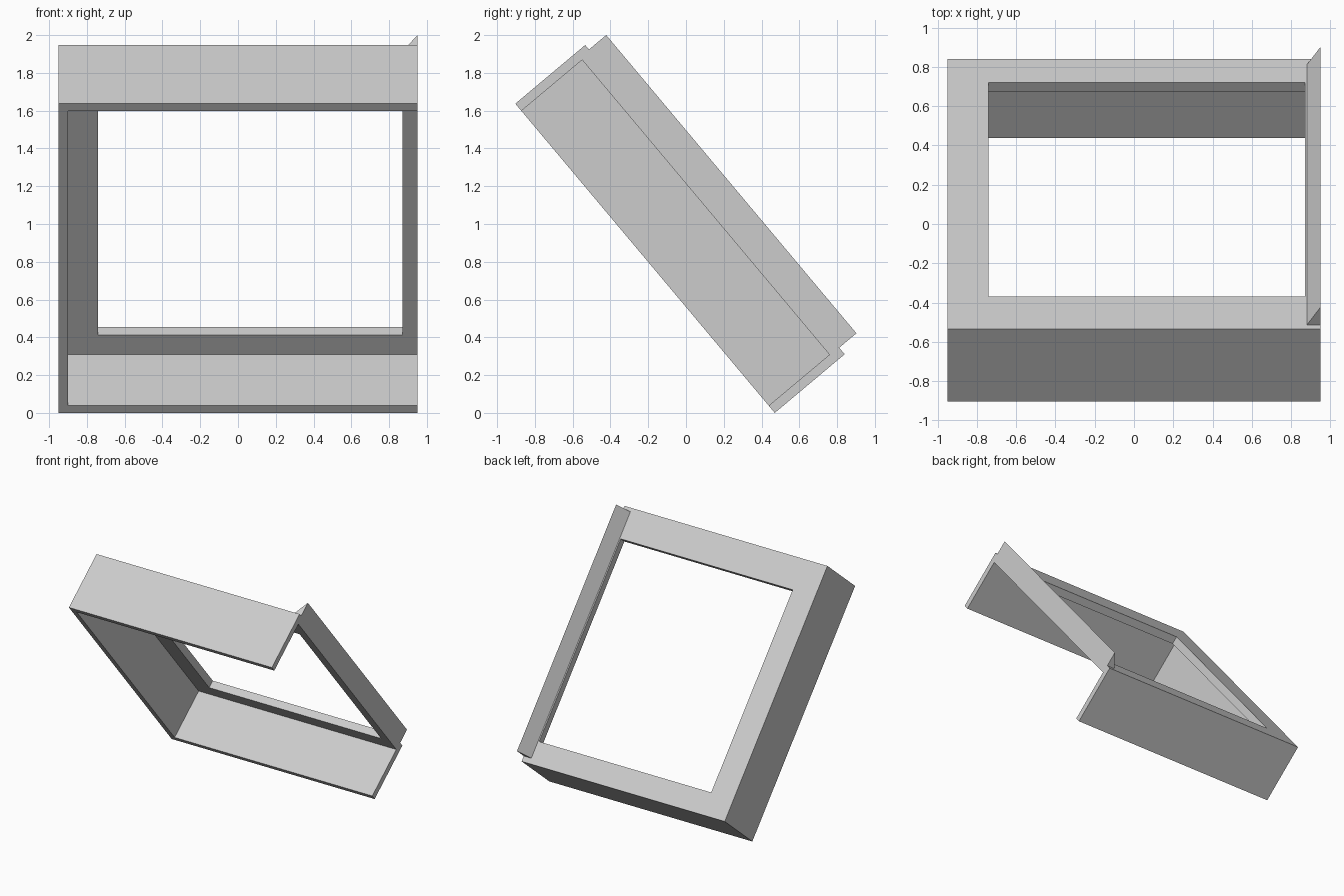
import bpy
import bmesh
from math import radians
from mathutils import Matrix, Vector

if "Cube" in bpy.data.objects:
    bpy.data.objects.remove(bpy.data.objects["Cube"])

# Main dimensions, in the frame's own upright space (y is depth, z is height)
HALF_W, HEIGHT, DEPTH = 0.95, 2.137, 0.483
WALL, PANEL_FRONT = 0.05, 0.42
TILT = Matrix.Translation((0, 0.47, 0)) @ Matrix.Rotation(radians(40), 4, "X")

grey = bpy.data.materials.new("plain grey")
grey.use_nodes = True
grey.diffuse_color = (0.604, 0.604, 0.604, 1)
grey.node_tree.nodes["Principled BSDF"].inputs["Base Color"].default_value = grey.diffuse_color


def extruded(name, faces, direction):
    """Extrude flat faces (lists of points) along a direction and tilt the result."""
    bm = bmesh.new()
    for points in faces:
        bm.faces.new([bm.verts.new(p) for p in points])
    bmesh.ops.remove_doubles(bm, verts=bm.verts, dist=0.0001)
    result = bmesh.ops.extrude_face_region(bm, geom=bm.faces[:], use_keep_orig=True)
    moved = [g for g in result["geom"] if isinstance(g, bmesh.types.BMVert)]
    bmesh.ops.translate(bm, verts=moved, vec=Vector(direction))
    bmesh.ops.recalc_face_normals(bm, faces=bm.faces)
    bm.transform(TILT)
    mesh = bpy.data.meshes.new(name)
    bm.to_mesh(mesh)
    bm.free()
    mesh.materials.append(grey)
    obj = bpy.data.objects.new(name, mesh)
    bpy.context.collection.objects.link(obj)
    return obj


def rectangle(x0, x1, z0, z1, y):
    return [(x0, y, z0), (x1, y, z0), (x1, y, z1), (x0, y, z1)]


# Three-sided shell: top, bottom and one side wall, open on the other side
inner_x, inner_top = -HALF_W + WALL, HEIGHT - WALL
channel = [(HALF_W, 0), (-HALF_W, 0), (-HALF_W, HEIGHT), (HALF_W, HEIGHT),
           (HALF_W, inner_top), (inner_x, inner_top), (inner_x, WALL), (HALF_W, WALL)]
extruded("outer_shell", [[(x, 0, z) for x, z in channel]], (0, DEPTH, 0))

# Back panel with a rectangular opening, flush with the rear of the shell
outer = rectangle(inner_x, HALF_W, WALL, inner_top, PANEL_FRONT)
hole = rectangle(-0.74, 0.87, 0.187, 1.882, PANEL_FRONT)
ring = [[outer[i], outer[(i + 1) % 4], hole[(i + 1) % 4], hole[i]] for i in range(4)]
extruded("back_panel", ring, (0, DEPTH - PANEL_FRONT, 0))

# Wedge-shaped strip along the open side, rising behind the panel
wedge_base, wedge_top = 0.045, 2.106
wedge = [(0.88, DEPTH), (HALF_W, DEPTH), (HALF_W, 0.602)]
extruded("side_wedge", [[(x, y, wedge_base) for x, y in wedge]],
         (0, 0, wedge_top - wedge_base))
